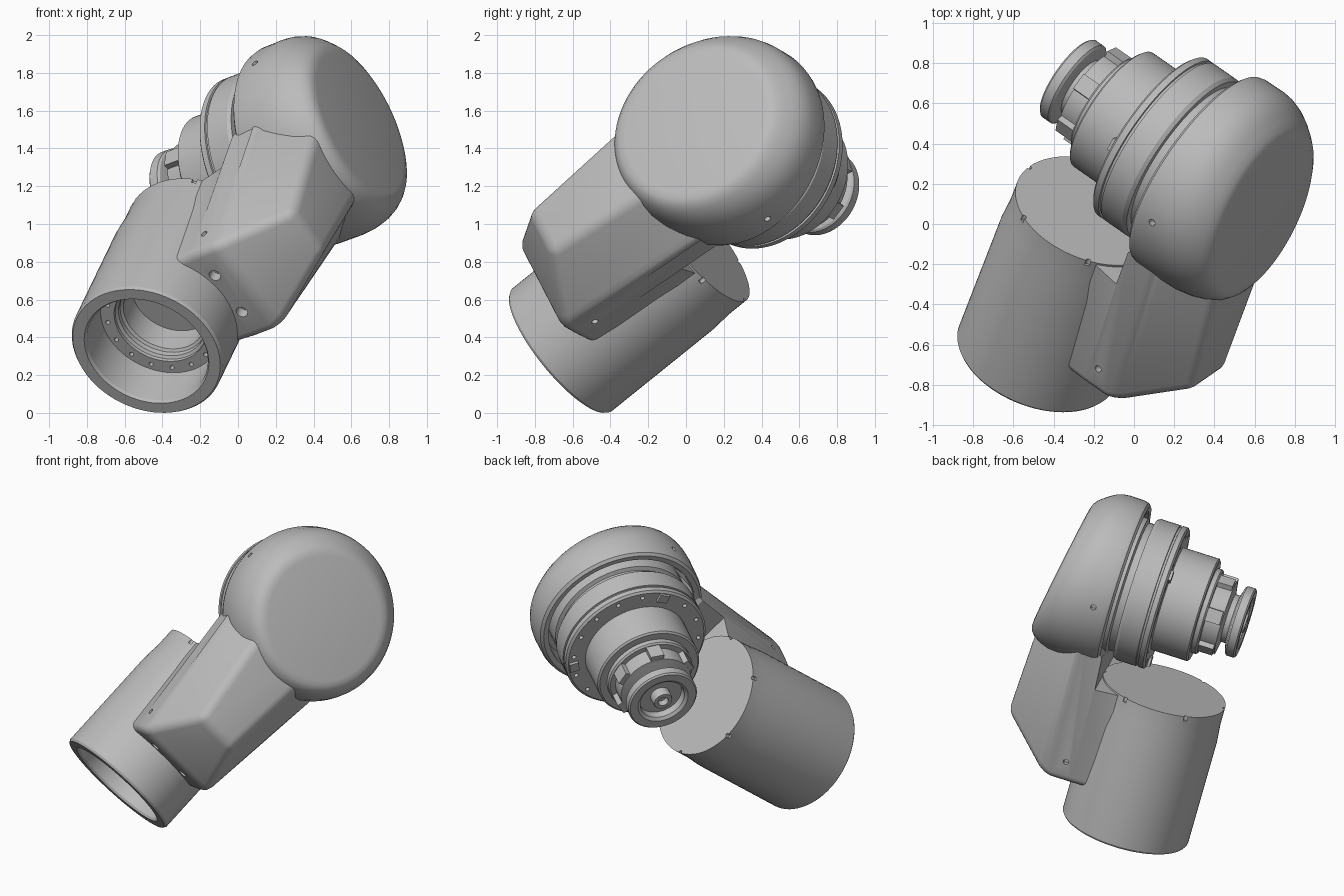
import bpy, bmesh
from math import pi, cos, sin
from mathutils import Vector, Matrix

if "Cube" in bpy.data.objects:
    bpy.data.objects.remove(bpy.data.objects["Cube"])

# One grey metal for the whole joint
metal = bpy.data.materials.new("grey_metal")
metal.use_nodes = True
grey = (0.5, 0.5, 0.5, 1)
metal.diffuse_color = grey
metal.node_tree.nodes["Principled BSDF"].inputs["Base Color"].default_value = grey

# Tilted working frame: local x across, y along the tube, z along the joint axis
along = Vector((0.29, 0.745, 0.60)).normalized()
out = Vector((0.781, -0.547, 0.30))
out = (out - along * out.dot(along)).normalized()
across = along.cross(out)
frame = Matrix((across, along, out)).transposed().to_4x4()
frame.translation = (-0.20, 0.065, 0.915)
JOINT = 0.603  # joint axis position along local y
parts = []


def finish(bm, name):
    bmesh.ops.recalc_face_normals(bm, faces=bm.faces)
    mesh = bpy.data.meshes.new(name)
    bm.to_mesh(mesh)
    bm.free()
    mesh.materials.append(metal)
    obj = bpy.data.objects.new(name, mesh)
    bpy.context.collection.objects.link(obj)
    obj.matrix_world = frame
    parts.append(obj)
    return obj


def lathe(name, profile, place, segments=72):
    """Spin (radius, height) points into a closed solid."""
    bm = bmesh.new()
    rings = []
    for r, h in profile:
        rings.append([bm.verts.new(place(r * cos(2 * pi * i / segments),
                                         r * sin(2 * pi * i / segments), h))
                      for i in range(segments)])
    for low, high in zip(rings, rings[1:]):
        for i in range(segments):
            j = (i + 1) % segments
            bm.faces.new((low[i], low[j], high[j], high[i]))
    bmesh.ops.remove_doubles(bm, verts=bm.verts, dist=1e-5)
    return finish(bm, name)


def on_tube(x, y, h):
    return Vector((x, h, y))


def on_joint(x, y, h):
    return Vector((x, JOINT + y, h))


def on_sloped_cap(x, y, h):
    """Joint placement whose outer face leans down away from the arm."""
    return Vector((x, JOINT + y, h - .17 * y * max(0, min(1, (h - .5) / .3))))


def circle(place, count, r, h, start=0.0):
    return [place(r * cos(start + 2 * pi * i / count),
                  r * sin(start + 2 * pi * i / count), h) for i in range(count)]


def drill(target, points, direction, radius, depth):
    """Cut round holes centred on the given points."""
    bm = bmesh.new()
    turn = Vector((0, 0, 1)).rotation_difference(Vector(direction)).to_matrix().to_4x4()
    for p in points:
        bmesh.ops.create_cone(bm, cap_ends=True, segments=16, radius1=radius,
                              radius2=radius, depth=2 * depth,
                              matrix=Matrix.Translation(p) @ turn)
    cutter = finish(bm, "drill_helper")
    cutter.hide_render = True
    parts.remove(cutter)
    mod = target.modifiers.new("holes", "BOOLEAN")
    mod.operation, mod.solver, mod.object = "DIFFERENCE", "EXACT", cutter
    bpy.context.view_layer.objects.active = target
    bpy.ops.object.modifier_apply(modifier=mod.name)
    bpy.data.objects.remove(cutter)


# Lower tube with a stepped socket at its open end
tube = lathe("tube", [(0, -.5), (.225, -.5), (.225, -.66), (.24, -.67), (.24, -.70),
                      (.255, -.71), (.255, -.73), (.33, -.73), (.335, -.965),
                      (.345, -.98), (.408, -.98), (.418, -.965), (.418, -.25),
                      (.408, -.12), (.408, 0), (0, 0)], on_tube)
drill(tube, circle(on_tube, 16, .297, -.73), (0, 1, 0), .012, .03)
drill(tube, circle(on_tube, 6, .405, 0, .5), (0, 1, 0), .013, .03)

# Arm: (start height, end height), start, end, (start sides), (end sides)
bm = bmesh.new()
levels = [(.25, .25, -.70, -.01, (-.29, .29), (-.33, .33)),
          (.40, .40, -.70, -.01, (-.30, .30), (-.36, .36)),
          (.41, .41, -.70, .22, (-.30, .30), (-.39, .39)),
          (.58, .58, -.70, .50, (-.30, .30), (-.43, .43)),
          (.92, .867, -.43, .48, (-.18, .11), (-.28, .20))]
rings = [[bm.verts.new(p) for p in ((a[0], t0, h0), (a[1], t0, h0),
                                    (b[1], t1, h1), (b[0], t1, h1))]
         for h0, h1, t0, t1, a, b in levels]
for low, high in zip(rings, rings[1:]):
    for i in range(4):
        j = (i + 1) % 4
        bm.faces.new((low[i], low[j], high[j], high[i]))
bm.faces.new(rings[0][::-1])
bm.faces.new(rings[-1])
bmesh.ops.recalc_face_normals(bm, faces=bm.faces)
sharp = [e for e in bm.edges if e.calc_face_angle(0) > .4
         and min(v.co.z for v in e.verts) > .5 or
         all(v.co.y < -.6 for v in e.verts) and e.verts[0].co.z != e.verts[1].co.z]
bmesh.ops.bevel(bm, geom=sharp, offset=.045, segments=4, profile=.5, affect="EDGES")
arm = finish(bm, "arm")
drill(arm, [(-.32, -.56, .456), (.32, -.56, .456)], (1, 0, 0), .018, .05)
drill(arm, [(-.13, -.70, .45), (.13, -.70, .45)], (0, 1, 0), .032, .06)

# Round joint housing with a sloped, rounded cap and a recessed back
housing = lathe("joint_housing", [(0, .56), (.49, .56), (.495, .43), (.53, .425),
                                  (.548, .44), (.556, .47), (.558, .60), (.553, .66),
                                  (.538, .72), (.515, .77), (.488, .81), (.462, .837),
                                  (.435, .852), (.40, .857), (0, .857)], on_sloped_cap, 96)
drill(housing, [(-.56, JOINT, .54), (.56, JOINT, .54)], (1, 0, 0), .018, .04)

# Drive unit: seat, grooved flange and motor body
lathe("drive_seat", [(0, .30), (.43, .30), (.43, .40), (.455, .41), (.455, .57),
                     (0, .57)], on_joint)
flange = lathe("drive_flange", [(0, .14), (.46, .14), (.475, .152), (.475, .185),
                                (.465, .187), (.465, .20), (.475, .202), (.475, .335),
                                (.463, .355), (0, .355)], on_joint, 96)
drill(flange, circle(on_joint, 16, .425, .14, .1), (0, 0, 1), .014, .04)
lathe("motor_body", [(0, -.11), (.333, -.11), (.345, -.10), (.345, .15), (0, .15)], on_joint)
lathe("brake_core", [(0, -.32), (.16, -.32), (.16, -.27), (.24, -.255), (.24, -.10),
                     (0, -.10)], on_joint)
lathe("brake_ring", [(0, -.15), (.275, -.15), (.285, -.14), (.285, -.10), (0, -.10)], on_joint)

# Hollow end wheel with a central hub
lathe("end_wheel", [(0, -.33), (.145, -.33), (.15, -.375), (.17, -.39), (.223, -.39),
                    (.233, -.38), (.233, -.33), (.223, -.32), (.17, -.305), (0, -.305)],
      on_joint)
lathe("end_hub", [(0, -.355), (.03, -.355), (.035, -.393), (.06, -.393), (.065, -.383),
                  (.065, -.325), (0, -.325)], on_joint, 32)


def blocks(name, count, radius, height, size, start):
    """Box pads spaced around the joint axis."""
    bm = bmesh.new()
    for i in range(count):
        m = (Matrix.Translation((0, JOINT, height))
             @ Matrix.Rotation(start + 2 * pi * i / count, 4, "Z")
             @ Matrix.Translation((radius, 0, 0)) @ Matrix.Diagonal((*size, 1)))
        bmesh.ops.create_cube(bm, size=1, matrix=m)
    finish(bm, name)


blocks("brake_ribs", 6, .235, -.19, (.07, .09, .12), .3)
blocks("flange_clamps", 3, .425, .138, (.06, .07, .03), .7)

# Smooth round surfaces, crisp edges
bpy.ops.object.select_all(action="DESELECT")
for obj in parts:
    obj.select_set(True)
bpy.context.view_layer.objects.active = tube
bpy.ops.object.shade_smooth_by_angle(angle=.5)
